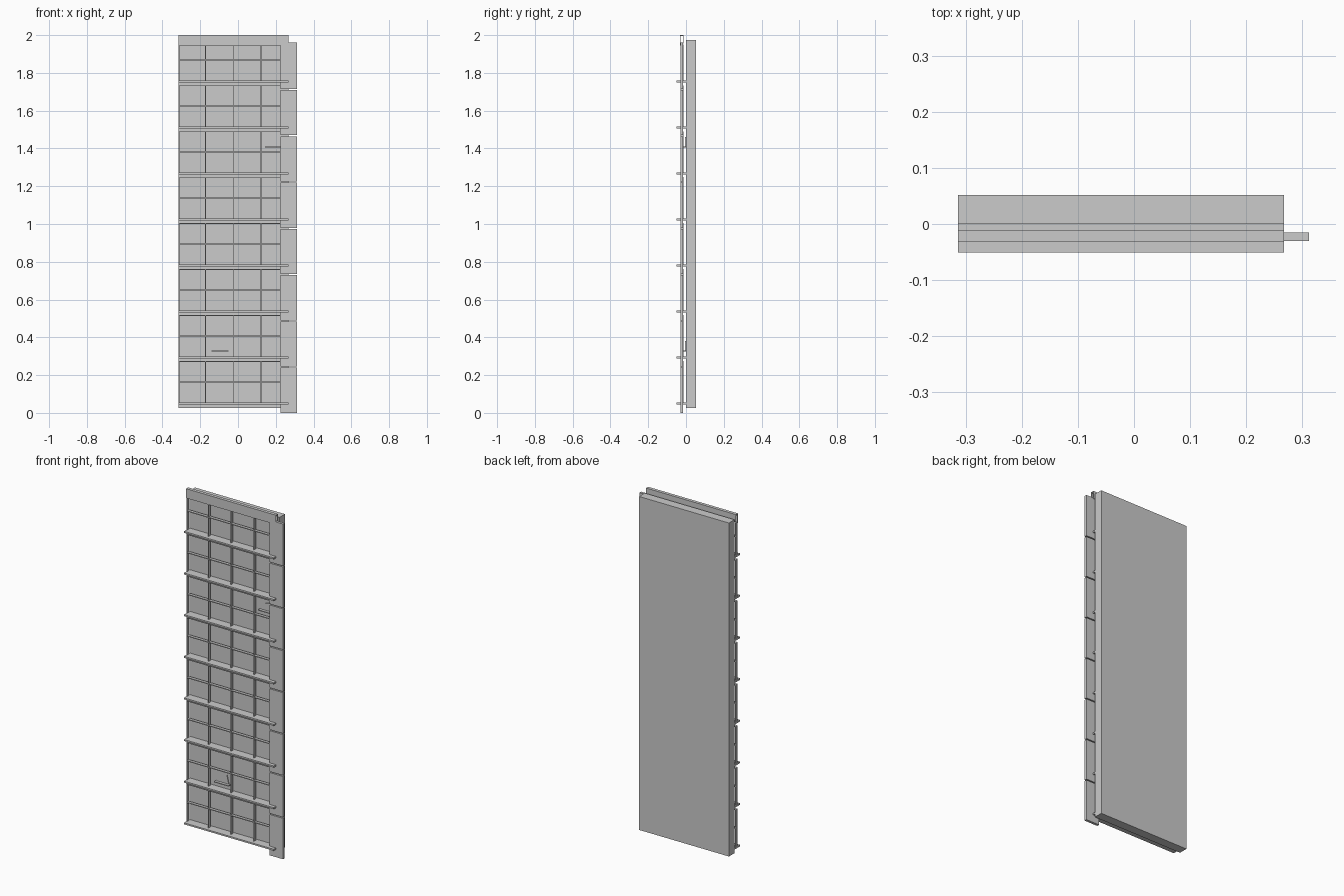
import bpy, bmesh
from mathutils import Matrix, Vector

if "Cube" in bpy.data.objects:
    bpy.data.objects.remove(bpy.data.objects["Cube"])

PITCH = 0.2435
LEFT, RIGHT = -0.314, 0.267
PANEL_L, PANEL_R = 0.225, 0.312


def mesh_object(name, bm):
    mesh = bpy.data.meshes.new(name)
    bmesh.ops.recalc_face_normals(bm, faces=bm.faces)
    bm.to_mesh(mesh)
    bm.free()
    ob = bpy.data.objects.new(name, mesh)
    bpy.context.collection.objects.link(ob)
    return ob


def box(name, x, y, z):
    bm = bmesh.new()
    size = Matrix.Diagonal((x[1] - x[0], y[1] - y[0], z[1] - z[0], 1))
    mid = Vector((sum(x), sum(y), sum(z))) / 2
    bmesh.ops.create_cube(bm, size=1, matrix=Matrix.Translation(mid) @ size)
    return mesh_object(name, bm)


def extrude_profile(name, points, axis_vec):
    bm = bmesh.new()
    face = bm.faces.new([bm.verts.new(p) for p in points])
    ret = bmesh.ops.extrude_face_region(bm, geom=[face], use_keep_orig=True)
    moved = [v for v in ret["geom"] if isinstance(v, bmesh.types.BMVert)]
    bmesh.ops.translate(bm, verts=moved, vec=axis_vec)
    return mesh_object(name, bm)


# Backing slab
box("backing_slab", (LEFT, RIGHT), (0, 0.052), (0.025, 1.975))

# Top rail: an inverted channel
rail = [(-0.031, 1.945), (-0.031, 2.0), (-0.012, 2.0), (-0.012, 1.955),
        (-0.015, 1.955), (-0.015, 1.994), (-0.028, 1.994), (-0.028, 1.945)]
extrude_profile("top_rail", [(LEFT, y, z) for y, z in rail], (RIGHT - LEFT, 0, 0))

for i in range(8):
    z = 0.05 + i * PITCH
    top = z + PITCH - 0.02 if i < 7 else 1.95

    # Projecting ledge
    box(f"ledge_{i}", (LEFT, RIGHT), (-0.051, 0), (z - 0.005, z + 0.004))

    # Horizontal ribs in each row
    box(f"middle_rib_{i}", (LEFT, PANEL_L + 0.01), (-0.029, -0.012), (z + 0.112, z + 0.117))
    if i < 7:
        box(f"upper_rib_{i}", (LEFT, PANEL_L + 0.01), (-0.029, -0.012), (top - 0.004, top))

    # Upright ribs, including the left border
    for j, x in enumerate((LEFT + 0.002, -0.172, -0.026, 0.121)):
        w = 0.0015 if j == 2 else 0.003
        box(f"upright_rib_{i}_{j}", (x - min(w, 0.002), x + w), (-0.029, -0.012), (z, top))

    # Edge panel
    low = i * 0.245
    box(f"edge_panel_{i}", (PANEL_L, PANEL_R), (-0.03, -0.015), (low, low + 0.239 + (i == 7) * 0.006))

# Two small brackets: slanted plate standing on a flange
for i, (x, z) in enumerate(((-0.095, 0.328), (0.19, 1.409))):
    plate = [(-0.04, 0), (-0.036, 0.036), (0.026, 0.052), (0.038, 0)]
    extrude_profile(f"bracket_plate_{i}", [(x + a, -0.004, z + b) for a, b in plate], (0, 0.004, 0))
    box(f"bracket_flange_{i}", (x - 0.046, x + 0.046), (-0.02, 0), (z - 0.003, z + 0.002))
